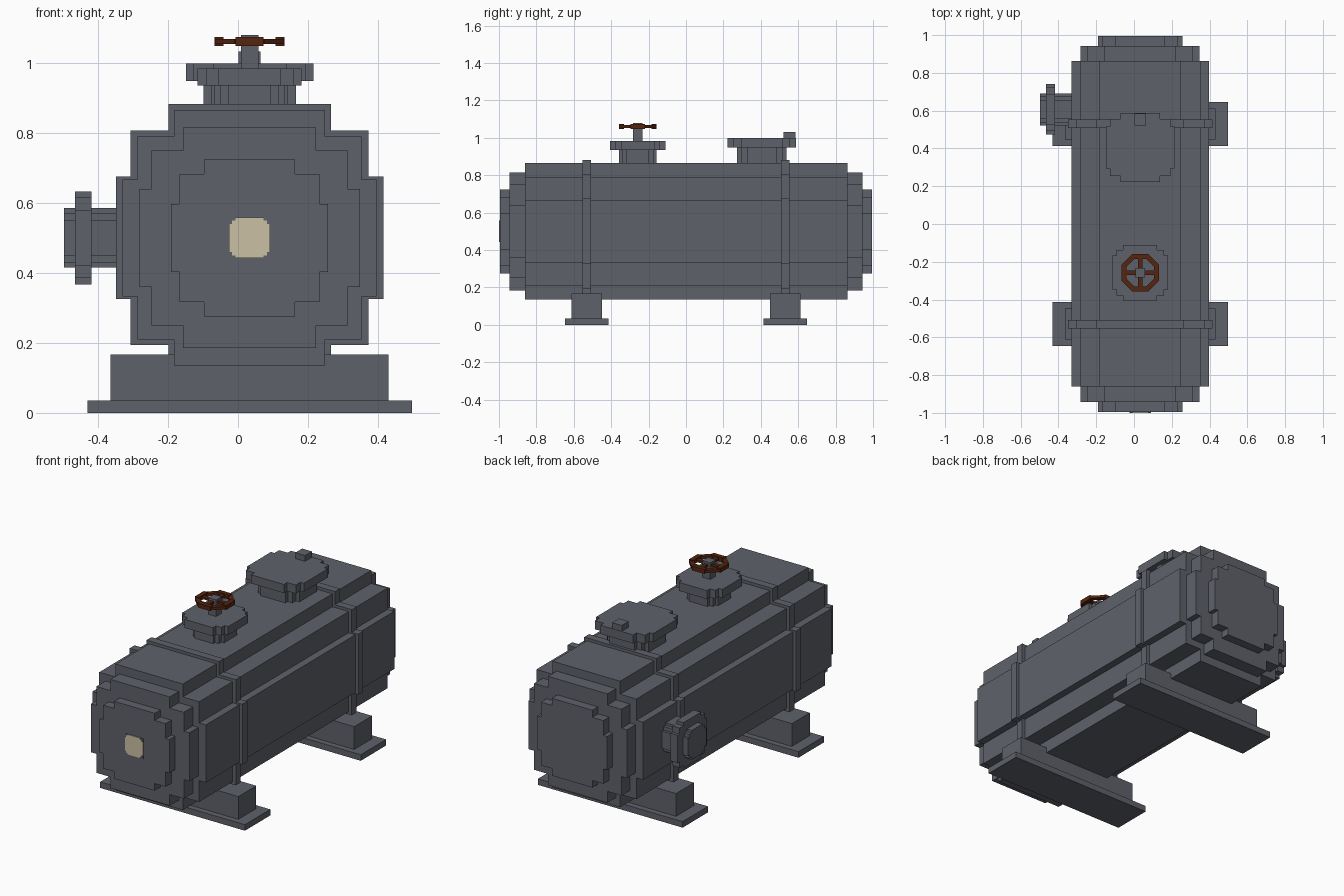
import bpy, bmesh, math
from mathutils import Matrix, Vector

if "Cube" in bpy.data.objects:
    bpy.data.objects.remove(bpy.data.objects["Cube"], do_unlink=True)

CX, CZ = 0.033, 0.5   # tank axis


def material(name, rgb):
    m = bpy.data.materials.new(name)
    m.use_nodes = True
    m.diffuse_color = (*rgb, 1)
    m.node_tree.nodes["Principled BSDF"].inputs["Base Color"].default_value = (*rgb, 1)
    return m


STEEL = material("slate grey steel", (0.112, 0.121, 0.144))
RUST = material("rust red", (0.09, 0.018, 0.005))
CREAM = material("cream plate", (0.60, 0.53, 0.37))


def finish(name, bm, mat):
    bmesh.ops.recalc_face_normals(bm, faces=bm.faces)
    mesh = bpy.data.meshes.new(name)
    bm.to_mesh(mesh)
    bm.free()
    mesh.materials.append(mat)
    ob = bpy.data.objects.new(name, mesh)
    bpy.context.collection.objects.link(ob)
    return ob


def add_box(bm, center, size, angle=0):
    mat = (Matrix.Translation(center) @ Matrix.Rotation(angle, 4, "Z")
           @ Matrix.Diagonal((*size, 1)))
    bmesh.ops.create_cube(bm, size=1, matrix=mat)


def box(name, center, size, mat=STEEL):
    bm = bmesh.new()
    add_box(bm, center, size)
    return finish(name, bm, mat)


def stepped(name, axis, center, lo, hi, steps, mat=STEEL):
    """Prism along an axis with a stepped round outline.
    steps: (half width, half height) corners from the top to the side."""
    quarter = []
    for i, (u, v) in enumerate(steps):
        if i:
            quarter.append((steps[i - 1][0], v))
        quarter.append((u, v))
    ring = quarter + [(u, -v) for u, v in reversed(quarter)]
    ring += [(-u, -v) for u, v in quarter] + [(-u, v) for u, v in reversed(quarter)]
    a, b = center
    place = {"x": lambda u, v, w: (w, a + u, b + v),
             "y": lambda u, v, w: (a + u, w, b + v),
             "z": lambda u, v, w: (a + u, b + v, w)}[axis]
    bm = bmesh.new()
    face = bm.faces.new([bm.verts.new(place(u, v, lo)) for u, v in ring])
    ext = bmesh.ops.extrude_face_region(bm, geom=[face])
    shift = Vector(place(0, 0, hi)) - Vector(place(0, 0, lo))
    verts = [g for g in ext["geom"] if isinstance(g, bmesh.types.BMVert)]
    bmesh.ops.translate(bm, verts=verts, vec=shift)
    return finish(name, bm, mat)


# Tank body
AXIS = (CX, CZ)
stepped("tank_body", "y", AXIS, -0.86, 0.864, [(0.216, 0.365), (0.32, 0.29), (0.363, 0.167)])

# Domed ends, bands and saddles at front and back
for side, s in (("front", -1), ("back", 1)):
    def span(p, q):
        return sorted((s * p, s * q))
    stepped(side + "_head", "y", AXIS, *span(0.85, 0.943),
            [(0.19, 0.315), (0.28, 0.25), (0.315, 0.14)])
    stepped(side + "_cap", "y", AXIS, *span(0.93, 0.995),
            [(0.13, 0.224), (0.2, 0.183), (0.224, 0.097)])
    stepped(side + "_band", "y", AXIS, *span(0.508, 0.553),
            [(0.232, 0.382), (0.34, 0.306), (0.382, 0.175)])
    box(side + "_saddle", (CX, s * 0.53, 0.1), (0.795, 0.164, 0.134))
    box(side + "_foot", (CX, s * 0.53, 0.0175), (0.927, 0.232, 0.035))

# Maker's plate
box("plate_backing", (CX, -0.996, CZ), (0.116, 0.005, 0.116))
stepped("plate_face", "y", AXIS, -1.0, -0.996,
        [(0.04, 0.058), (0.05, 0.05), (0.058, 0.04)], CREAM)

# Valve on top, near the front
VY = -0.258
stepped("valve_neck", "z", (CX, VY), 0.85, 0.94, [(0.06, 0.1), (0.083, 0.083), (0.1, 0.06)])
stepped("valve_flange", "z", (CX, VY), 0.935, 0.984, [(0.09, 0.148), (0.125, 0.12), (0.148, 0.09)])
box("valve_stem", (CX, VY, 1.03), (0.05, 0.05, 0.1))

# Eight-sided hand wheel with four spokes
bm = bmesh.new()
for i in range(8):
    ang = i * math.pi / 4
    c = Vector((CX + 0.087 * math.cos(ang), VY + 0.087 * math.sin(ang), 1.061))
    add_box(bm, c, (0.026, 0.08, 0.015 if i % 2 else 0.025), ang)
for i in range(4):
    ang = i * math.pi / 2
    c = Vector((CX + 0.052 * math.cos(ang), VY + 0.052 * math.sin(ang), 1.061))
    add_box(bm, c, (0.055, 0.022, 0.014), ang)
finish("hand_wheel", bm, RUST)

# Manhole hatch on top, near the back
HY = 0.405
stepped("hatch_neck", "z", (CX, HY), 0.85, 0.95, [(0.08, 0.132), (0.11, 0.11), (0.132, 0.08)])
stepped("hatch_cover", "z", (CX, HY), 0.948, 0.998, [(0.105, 0.182), (0.16, 0.152), (0.182, 0.11)])
box("hatch_lug", (CX, 0.553, 1.01), (0.062, 0.063, 0.043))

# Side nozzle with flange
NOZZLE = (0.607, CZ)
stepped("nozzle_pipe", "x", NOZZLE, -0.497, -0.3, [(0.05, 0.085), (0.07, 0.07), (0.085, 0.05)])
stepped("nozzle_flange", "x", NOZZLE, -0.465, -0.419, [(0.08, 0.133), (0.115, 0.115), (0.133, 0.08)])
